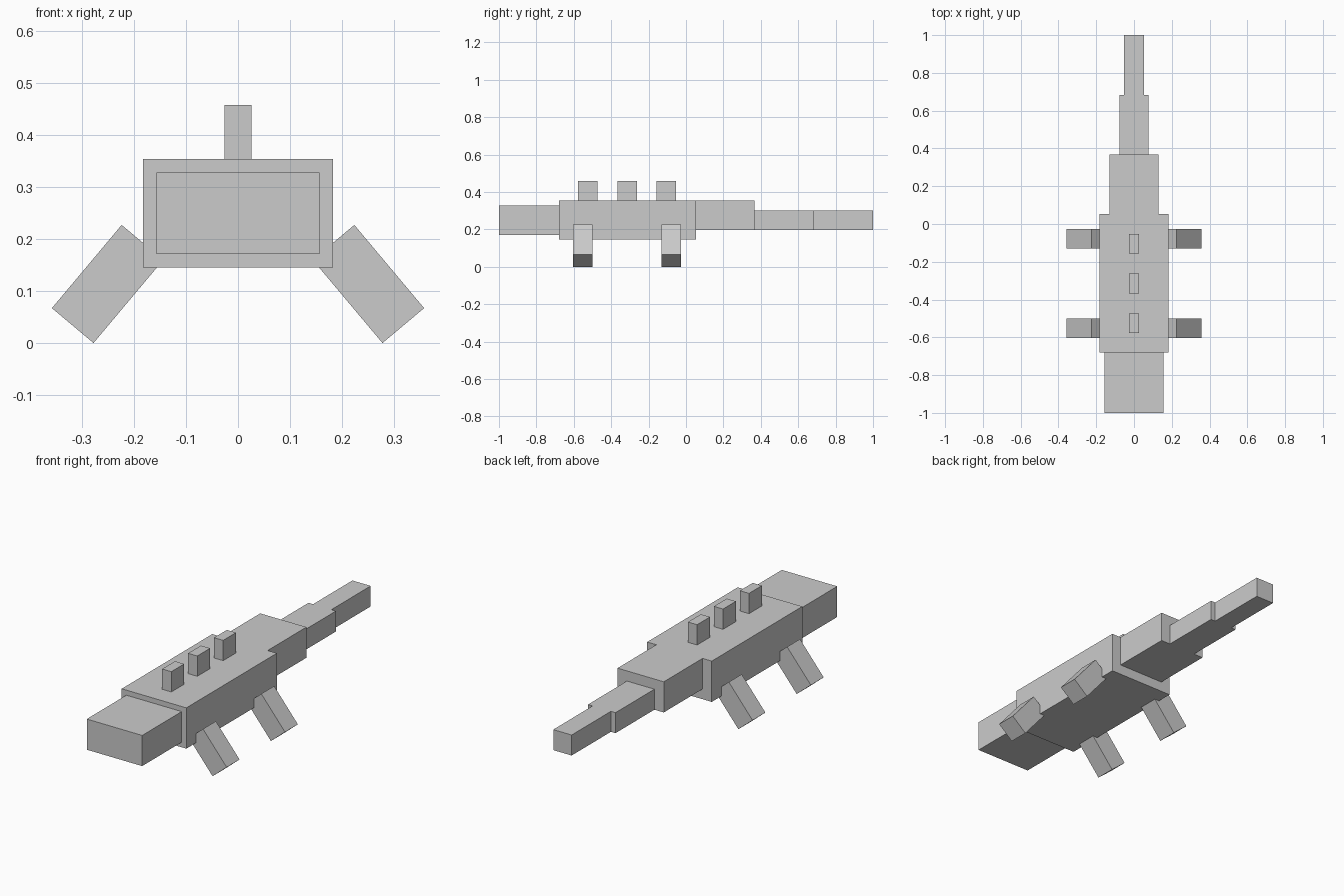
import bpy, math

if "Cube" in bpy.data.objects:
    bpy.data.objects.remove(bpy.data.objects["Cube"])

grey = bpy.data.materials.new("light_grey")
grey.diffuse_color = (0.6, 0.6, 0.6, 1)
grey.use_nodes = True
grey.node_tree.nodes["Principled BSDF"].inputs["Base Color"].default_value = grey.diffuse_color


def box(name, x, y, z, tilt=0.0):
    """Box spanning the (low, high) ranges on each axis, tilted about y."""
    spans = (x, y, z)
    bpy.ops.mesh.primitive_cube_add(
        size=1, location=[(a + b) / 2 for a, b in spans])
    ob = bpy.context.object
    ob.name = ob.data.name = name
    size = [b - a for a, b in spans]
    for v in ob.data.vertices:
        v.co = [c * s for c, s in zip(v.co, size)]
    ob.rotation_euler.y = tilt
    ob.data.materials.append(grey)
    return ob


# Head, body and stepped tail, from front to back
for name, half_w, y0, y1, z0, z1 in (
        ("head", 0.157, -1.0, -0.68, 0.171, 0.328),
        ("body", 0.183, -0.68, 0.053, 0.145, 0.354),
        ("tail_base", 0.131, 0.053, 0.367, 0.197, 0.354),
        ("tail_middle", 0.078, 0.367, 0.682, 0.197, 0.302),
        ("tail_tip", 0.052, 0.682, 1.0, 0.197, 0.302)):
    box(name, (-half_w, half_w), (y0, y1), (z0, z1))

# Row of spikes along the back
for i in range(3):
    y = -0.525 + 0.21 * i
    box(f"back_spike_{i + 1}", (-0.026, 0.026), (y - 0.052, y + 0.052), (0.354, 0.458))

# Splayed legs, mirrored left and right
for pair, y in (("front", -0.551), ("rear", -0.079)):
    for side, s in (("right", 1), ("left", -1)):
        cx, cz = 0.251 * s, 0.1135
        box(f"{pair}_leg_{side}", (cx - 0.0523, cx + 0.0523), (y - 0.052, y + 0.052),
            (cz - 0.1045, cz + 0.1045), tilt=-s * math.radians(40))
